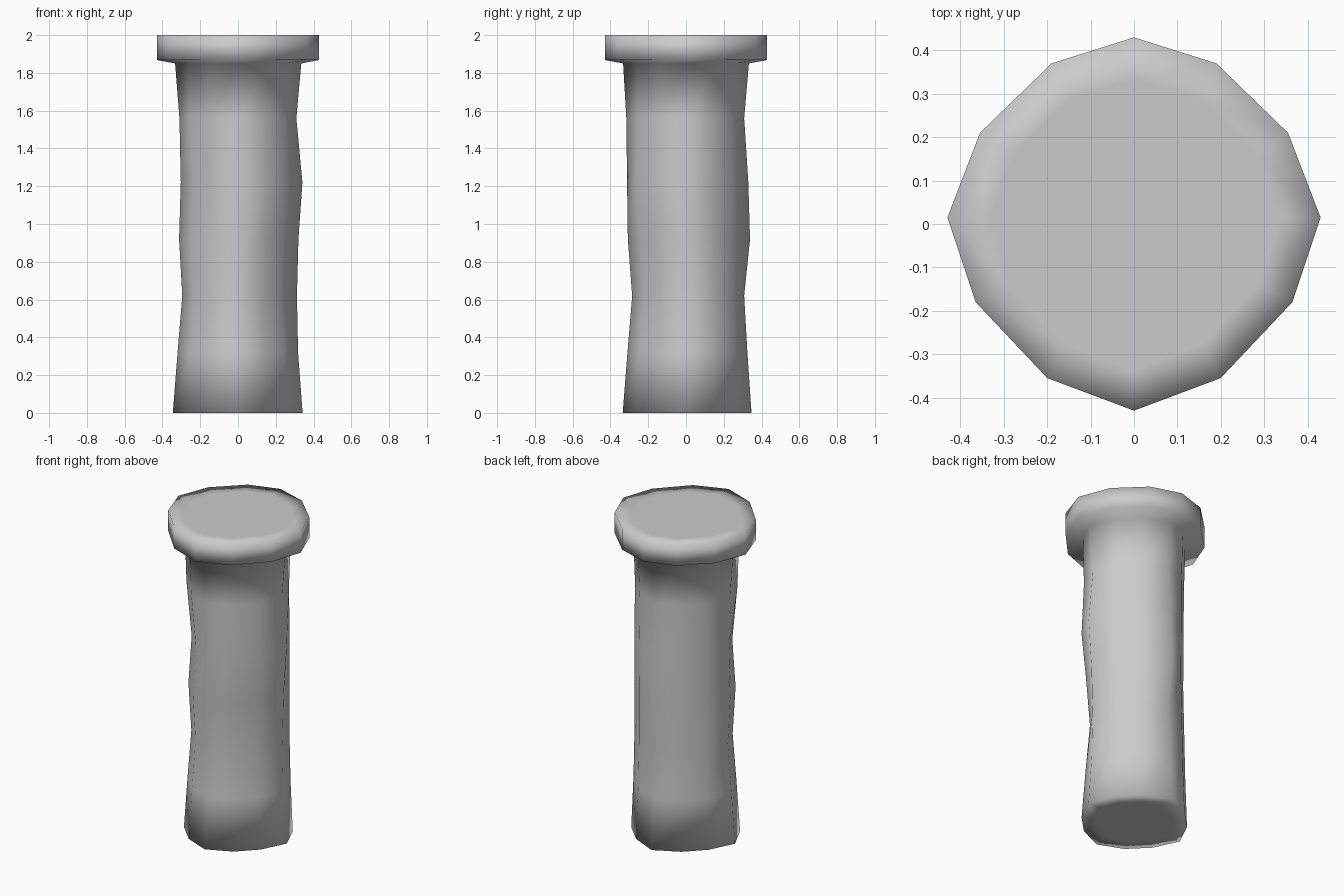
import bpy, bmesh, math

if "Cube" in bpy.data.objects:
    bpy.data.objects.remove(bpy.data.objects["Cube"])

N = 12

# Cap outline, slightly irregular, mirrored in x
upper = [(.43, .015), (.355, .21), (.19, .37), (0, .43)]
lower = [(0, -.43), (.2, -.355), (.365, -.18)]
outline = (upper + [(-x, y) for x, y in upper[2::-1]]
           + [(-x, y) for x, y in lower[:0:-1]] + lower)

def shaft_ring(z, axial, diagonal):
    """12 points: four axial reaches (E N W S), two points per quadrant between them."""
    pts = []
    for i in range(N):
        a = math.tau * i / N
        r = axial[i // 3] if i % 3 == 0 else diagonal[i // 3]
        pts.append((r * math.cos(a), r * math.sin(a), z))
    return pts

def cap_ring(z, scale):
    return [(x * scale, y * scale, z) for x, y in outline]

# Worn, uneven shaft: z, reaches E N W S, quadrant radii NE NW SW SE
shaft = [
    (0.0, (.25, .25, .25, .245), (.225, .225, .225, .225)),
    (0.0, (.342, .347, .345, .335), (.317, .31, .313, .307)),
    (0.32, (.318, .325, .32, .31), (.304, .3, .292, .283)),
    (0.62, (.312, .308, .295, .285), (.298, .294, .27, .258)),
    (0.92, (.32, .339, .312, .308), (.298, .288, .287, .28)),
    (1.22, (.341, .33, .303, .312), (.299, .29, .268, .307)),
    (1.56, (.309, .308, .31, .316), (.295, .292, .298, .293)),
    (1.85, (.335, .333, .333, .333), (.305, .3, .307, .3)),
]
rings = [shaft_ring(*s) for s in shaft]
# Wide flat cap
rings += [cap_ring(1.868, 1), cap_ring(2, 1), cap_ring(2, .78)]

# Loft the rings into one closed column
bm = bmesh.new()
loops = [[bm.verts.new(p) for p in ring] for ring in rings]
for lo, hi in zip(loops, loops[1:]):
    for i in range(N):
        j = (i + 1) % N
        bm.faces.new((lo[i], lo[j], hi[j], hi[i]))
bm.faces.new(loops[0][::-1])
bm.faces.new(loops[-1])
for f in bm.faces:
    f.smooth = True
me = bpy.data.meshes.new("column")
bm.to_mesh(me)
bm.free()
bpy.context.collection.objects.link(bpy.data.objects.new("column", me))
